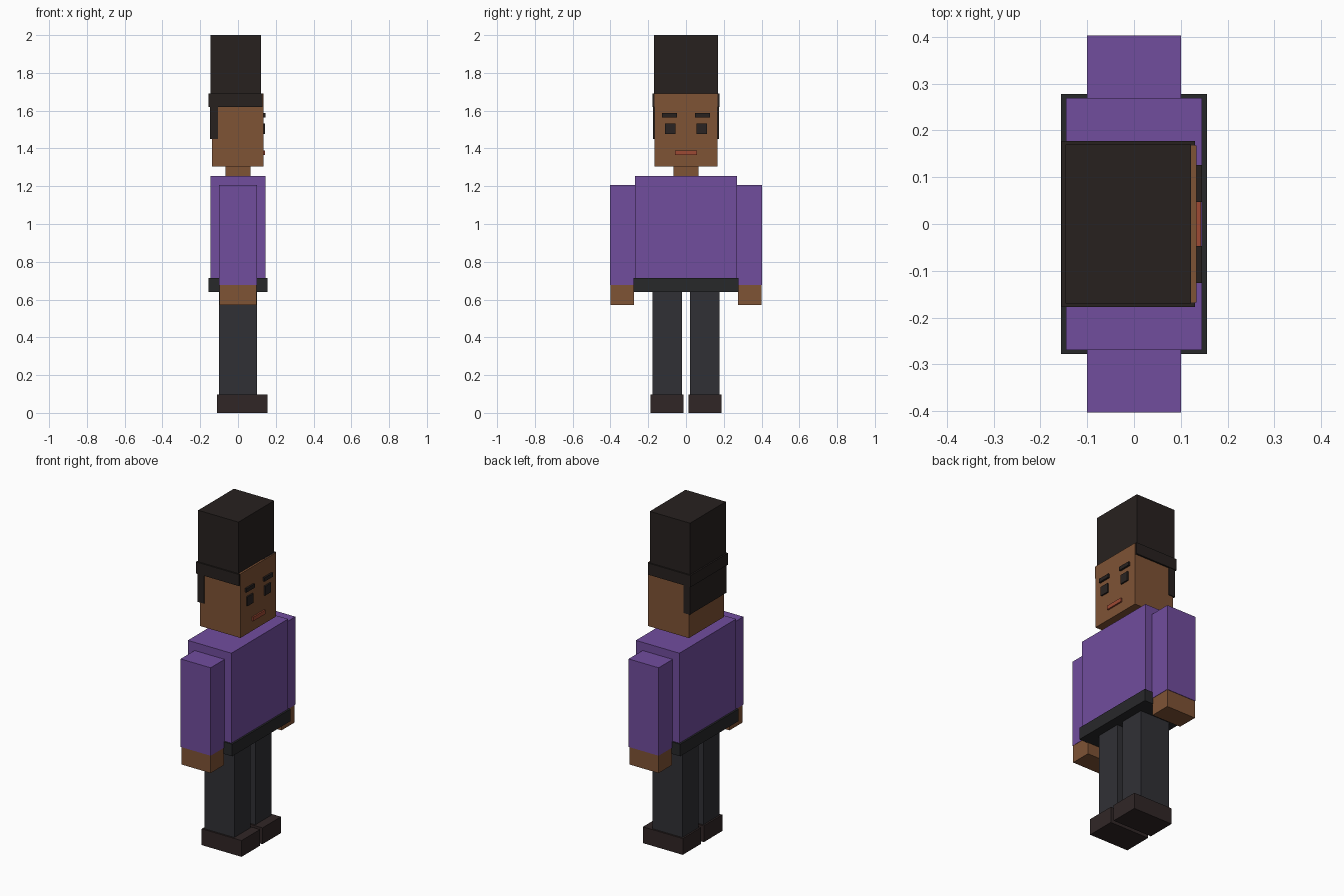
import bpy
import bmesh
from mathutils import Vector

if "Cube" in bpy.data.objects:
    bpy.data.objects.remove(bpy.data.objects["Cube"])


def material(name, hex_code):
    rgb = [int(hex_code[i:i + 2], 16) / 255 for i in (0, 2, 4)]
    linear = [c / 12.92 if c <= 0.04045 else ((c + 0.055) / 1.055) ** 2.4 for c in rgb]
    mat = bpy.data.materials.new(name)
    mat.diffuse_color = (*linear, 1.0)
    mat.use_nodes = True
    mat.node_tree.nodes["Principled BSDF"].inputs["Base Color"].default_value = mat.diffuse_color
    return mat


skin = material("skin", "7F5335")
hair = material("hair", "27211F")
shirt = material("shirt", "714D9E")
trousers = material("trousers", "303035")
belt = material("belt", "27282A")
shoes = material("shoes", "302626")
eyes = material("eyes", "2A2422")
lips = material("lips", "9E4A34")


def box(name, x, y, z, mat):
    """Box spanning the (min, max) range on each axis."""
    lo, hi = (Vector(c) for c in zip(x, y, z))
    bm = bmesh.new()
    bmesh.ops.create_cube(bm, size=1.0)
    bmesh.ops.scale(bm, vec=hi - lo, verts=bm.verts)
    mesh = bpy.data.meshes.new(name)
    bm.to_mesh(mesh)
    bm.free()
    mesh.materials.append(mat)
    obj = bpy.data.objects.new(name, mesh)
    obj.location = (lo + hi) / 2
    bpy.context.collection.objects.link(obj)


def pair(name, x, y, z, mat):
    """Left (+y) and right (-y) copies of a part; the figure looks along +x."""
    box("left_" + name, x, y, z, mat)
    box("right_" + name, x, (-y[1], -y[0]), z, mat)


# Head and neck
box("head", (-0.137, 0.134), (-0.168, 0.168), (1.305, 1.69), skin)
box("neck", (-0.066, 0.066), (-0.066, 0.066), (1.25, 1.31), skin)

# Tall hair, hairline band and back of the hair
box("tall_hair", (-0.146, 0.122), (-0.17, 0.17), (1.685, 2.0), hair)
box("hair_band", (-0.155, 0.13), (-0.178, 0.178), (1.62, 1.69), hair)
box("back_hair", (-0.147, -0.105), (-0.174, 0.174), (1.45, 1.63), hair)

# Face
pair("eye", (0.125, 0.143), (0.056, 0.112), (1.477, 1.533), eyes)
pair("eyebrow", (0.125, 0.145), (0.047, 0.126), (1.565, 1.588), hair)
box("mouth", (0.125, 0.143), (-0.058, 0.058), (1.366, 1.39), lips)

# Torso and belt
box("torso", (-0.145, 0.145), (-0.27, 0.27), (0.7, 1.255), shirt)
box("belt", (-0.156, 0.156), (-0.278, 0.278), (0.64, 0.713), belt)

# Arms and legs
pair("arm", (-0.1, 0.1), (0.268, 0.403), (0.676, 1.206), shirt)
pair("hand", (-0.098, 0.098), (0.274, 0.4), (0.57, 0.68), skin)
pair("leg", (-0.1, 0.1), (0.022, 0.178), (0.09, 0.65), trousers)
pair("shoe", (-0.11, 0.155), (0.012, 0.188), (0.0, 0.098), shoes)
